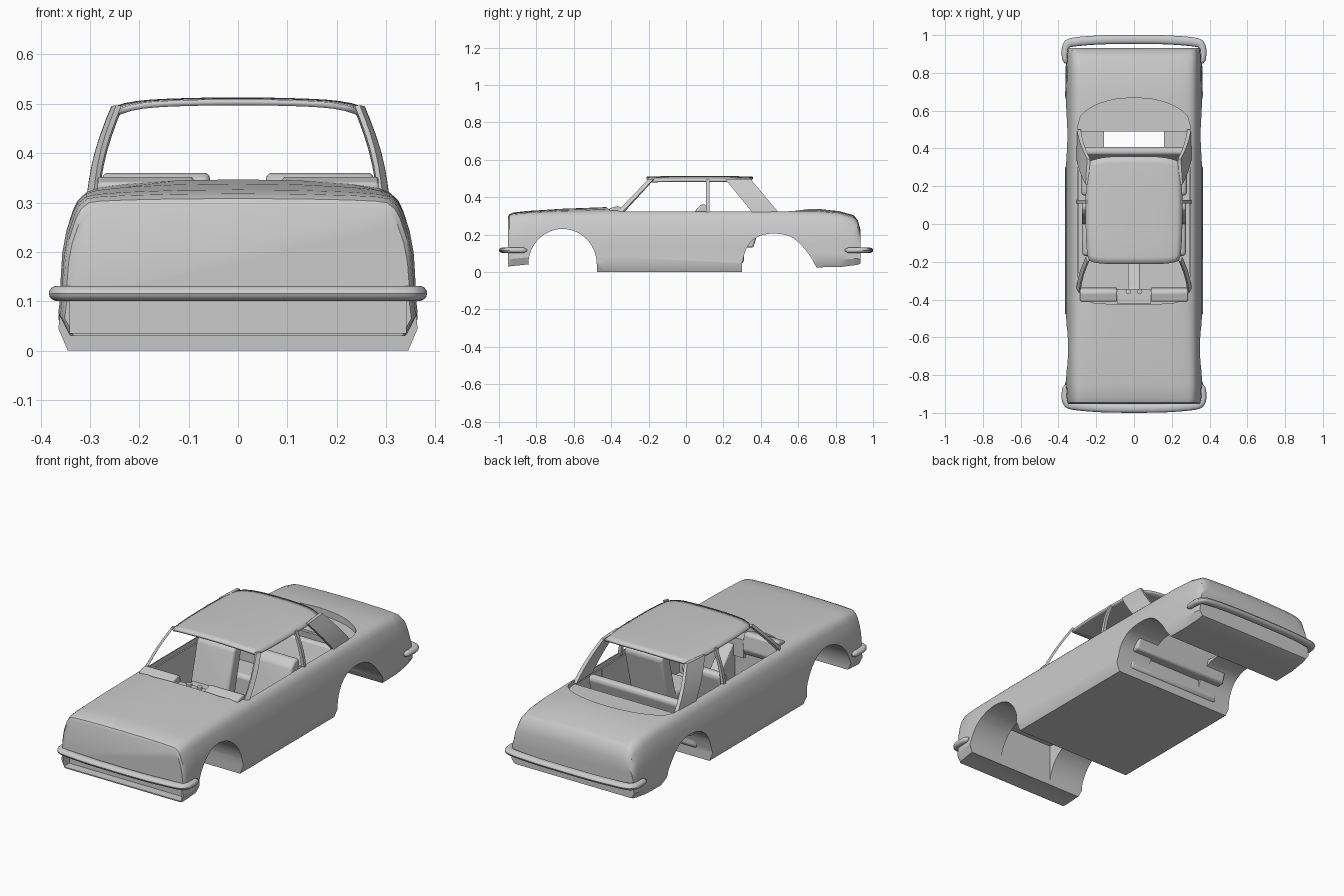
import bpy, bmesh, math
from mathutils import Vector

if "Cube" in bpy.data.objects:
    bpy.data.objects.remove(bpy.data.objects["Cube"])


def make(name, verts, faces):
    bm = bmesh.new()
    vs = [bm.verts.new(v) for v in verts]
    for f in faces:
        bm.faces.new([vs[i] for i in f])
    bmesh.ops.recalc_face_normals(bm, faces=bm.faces)
    me = bpy.data.meshes.new(name)
    bm.to_mesh(me)
    bm.free()
    ob = bpy.data.objects.new(name, me)
    bpy.context.collection.objects.link(ob)
    return ob


def skin(name, rings):
    """Closed solid through rings of equal length."""
    n = len(rings[0])
    verts = [p for r in rings for p in r]
    faces = [(k * n + i, k * n + (i + 1) % n, (k + 1) * n + (i + 1) % n, (k + 1) * n + i)
             for k in range(len(rings) - 1) for i in range(n)]
    faces += [tuple(range(n)), tuple(range(len(verts) - n, len(verts)))]
    return make(name, verts, faces)


def prism(name, pts, lo, hi, axis):
    if axis == 'x':
        return skin(name, [[(h, a, b) for a, b in pts] for h in (lo, hi)])
    return skin(name, [[(a, b, h) for a, b in pts] for h in (lo, hi)])


def box(name, x0, x1, y0, y1, z0, z1):
    return prism(name, [(x0, y0), (x1, y0), (x1, y1), (x0, y1)], z0, z1, 'z')


def bevel(ob, width, seg=3):
    m = ob.modifiers.new("round", 'BEVEL')
    m.width, m.segments, m.limit_method = width, seg, 'ANGLE'
    return ob


def cut(ob, cutter):
    cutter.hide_render = True
    m = ob.modifiers.new("cut", 'BOOLEAN')
    m.operation, m.solver, m.object = 'DIFFERENCE', 'EXACT', cutter
    bpy.context.view_layer.objects.active = ob
    bpy.ops.object.modifier_apply(modifier=m.name)
    bpy.data.objects.remove(cutter)


def smooth_path(pts, steps=6):
    """Catmull-Rom through 2D points."""
    p = [Vector(q) for q in pts]
    p = [2 * p[0] - p[1]] + p + [2 * p[-1] - p[-2]]
    out = []
    for i in range(1, len(p) - 2):
        a, b, c, d = p[i - 1:i + 3]
        for s in range(steps):
            t = s / steps
            out.append(0.5 * (2 * b + (c - a) * t + (2 * a - 5 * b + 4 * c - d) * t * t
                              + (3 * b - a - 3 * c + d) * t ** 3))
    return out + [p[-2]]


# Body: lofted sections (y, width factor, bottom, belt, crown)
stations = [(-.952, .965, .03, .285, .293), (-.945, .98, .03, .300, .308),
            (-.925, .99, .032, .308, .318), (-.85, 1, .04, .312, .326),
            (-.66, 1, 0, .318, .338), (-.42, 1, 0, .32, .347), (.3, 1, 0, .32, .345),
            (.5, 1, 0, .32, .338), (.70, 1, .025, .318, .338), (.82, .995, .026, .31, .325),
            (.895, .985, .035, .292, .304), (.918, .98, .039, .268, .278),
            (.933, .975, .045, .215, .225)]
side = [(.345, 0), (.364, .14), (.36, .26), (.359, .42), (.356, .58), (.348, .74),
        (.335, .88), (.325, .95), (.308, 1)]
rings = []
for y, w, zb, belt, crown in stations:
    half = [(x * w, zb + t * (belt - zb)) for x, t in side]
    half += [(x * w, belt + f * (crown - belt)) for x, f in ((.285, .35), (.23, .65), (.12, .93))]
    rings.append([(x, y, z) for x, z in half] + [(0, y, crown)]
                 + [(-x, y, z) for x, z in reversed(half)])
body = skin("body_shell", rings)

# Wheel tunnels
front_arch = [(-.66 - .183 * math.cos(a), .04 + .19 * math.sin(a))
              for a in [math.pi * i / 24 for i in range(25)]]
cut(body, prism("front_arch_cut", [(-.843, -.1)] + front_arch + [(-.47, -.1)], -.5, .5, 'x'))
rear_arch = smooth_path([(.30, .05), (.325, .13), (.37, .18), (.43, .202), (.50, .204),
                         (.56, .188), (.61, .15), (.66, .09), (.70, .02)], 4)
cut(body, prism("rear_arch_cut", [(.30, -.1)] + [tuple(p) for p in rear_arch] + [(.72, -.1)],
                -.5, .5, 'x'))
# Engine bay, boot cavity, cabin and rear footwell
for spec in ((-.16, .16, -.842, -.48, -.1, .26), (-.16, .16, .302, .68, -.1, .29),
             (-.29, .29, -.36, .29, .04, .31), (-.292, .292, .28, .49, .215, .312),
             (-.34, .34, -1.1, -.905, .036, .102)):
    cut(body, box("cavity_cut", *spec))
# Opening above the belt line, curved at both screens
half = smooth_path([(0, -.425), (.13, -.423), (.23, -.412), (.297, -.355)]) \
    + smooth_path([(.297, .52), (.275, .58), (.20, .63), (.10, .66), (0, .668)])
plan = [tuple(p) for p in half] + [(-p[0], p[1]) for p in reversed(half[1:-1])]
cut(body, prism("cabin_opening_cut", plan, .302, .7, 'z'))

# Roof panel: curved grid with rounded outline
NX, NY = 20, 16
verts, faces = [], []
for j in range(NY + 1):
    v = j / NY
    for i in range(NX + 1):
        u = 2 * i / NX - 1
        y0, y1 = -.212 + .02 * u ** 6, .358 - .03 * u ** 4
        y = y0 + (y1 - y0) * v
        hw = .256 - .012 * abs(2 * v - 1) ** 3
        z = .513 - .008 * u * u - .012 * u ** 8 - .004 * abs(2 * v - 1) ** 4
        verts.append((u * hw, y, z))
for j in range(NY):
    for i in range(NX):
        a = j * (NX + 1) + i
        faces.append((a, a + 1, a + NX + 2, a + NX + 1))
roof = make("roof", verts, faces)
if roof.data.polygons[0].normal.z < 0:
    roof.data.flip_normals()
m = roof.modifiers.new("thickness", 'SOLIDIFY')
m.thickness, m.offset = .012, -1

# Pillars, mirrored
pillars = {
    "windscreen_pillar": ([(.306, -.345, .315), (.293, -.375, .315), (.284, -.365, .315), (.295, -.335, .315)],
                          [(.256, -.175, .495), (.247, -.20, .497), (.236, -.195, .497), (.244, -.17, .495)]),
    "door_pillar": ([(.307, .108, .31), (.307, .126, .31), (.29, .126, .31), (.29, .108, .31)],
                    [(.256, .108, .495), (.256, .126, .495), (.242, .126, .495), (.242, .108, .495)]),
    "rear_pillar": ([(.307, .36, .312), (.302, .50, .312), (.282, .50, .312), (.288, .36, .312)],
                    [(.257, .21, .495), (.248, .345, .497), (.232, .345, .497), (.24, .21, .495)]),
}
for name, (lo, hi) in pillars.items():
    for tag, s in (("right", 1), ("left", -1)):
        rs = []
        for k in range(7):
            t = k / 6
            bow = .008 * math.sin(math.pi * t)
            rs.append([(s * (a[0] + (b[0] - a[0]) * t + bow), a[1] + (b[1] - a[1]) * t,
                        a[2] + (b[2] - a[2]) * t) for a, b in zip(lo, hi)])
        skin(f"{name}_{tag}", rs)


# Bumpers: oval section swept round the ends
def bumper(name, pts):
    path = smooth_path(pts, 6)
    path = path + [Vector((-p.x, p.y)) for p in reversed(path[:-1])]
    rs = []
    for i, p in enumerate(path):
        t = (path[min(i + 1, len(path) - 1)] - path[max(i - 1, 0)]).normalized()
        n = Vector((-t.y, t.x))
        e = min(i, len(path) - 1 - i)
        k = min(1, .35 + .3 * e)
        wid = .014 + .010 * min(1, e / 18)
        ring = []
        for a in range(14):
            c, s = math.cos(2 * math.pi * a / 14), math.sin(2 * math.pi * a / 14)
            q = p + n * wid * k * c
            ring.append((q.x, q.y, .116 + .0155 * k * s))
        rs.append(ring)
    skin(name, rs)


bumper("front_bumper", [(.362, -.85), (.366, -.90), (.357, -.943), (.32, -.96), (.17, -.973), (0, -.976)])
bumper("rear_bumper", [(.362, .85), (.366, .90), (.357, .945), (.32, .963), (.17, .975), (0, .977)])

# Front seats
for tag, s in (("right", 1), ("left", -1)):
    xs = sorted((s * .057, s * .275))
    back = prism(f"front_seat_back_{tag}", [(-.01, .10), (.06, .10), (.12, .34), (.11, .36), (.08, .36), (.05, .33)],
                 *xs, 'x')
    bevel(back, .012)
    bevel(box(f"front_seat_cushion_{tag}", *xs, -.17, .05, .045, .14), .02)
# Rear seat
bevel(prism("rear_seat_back", [(.30, .13), (.36, .13), (.41, .30), (.40, .318), (.37, .318)], -.28, .28, 'x'), .012)
bevel(box("rear_seat_cushion", -.28, .28, .15, .31, .045, .16), .02)

# Dashboard, console and gauges
for tag, s in (("right", 1), ("left", -1)):
    xs = sorted((s * .09, s * .285))
    bevel(prism(f"dashboard_{tag}", [(-.41, .29), (-.35, .24), (-.335, .27), (-.345, .345), (-.365, .353), (-.41, .34)],
                *xs, 'x'), .006, 2)
    c = [(s * .03 + .014 * math.cos(k * math.pi / 8), -.358 + .014 * math.sin(k * math.pi / 8)) for k in range(16)]
    prism(f"gauge_{tag}", c, .30, .325, 'z')
box("dashboard_centre", -.09, .09, -.42, -.345, .22, .315)
bevel(prism("centre_console", [(-.36, .04), (.02, .04), (.02, .12), (-.20, .13), (-.34, .28), (-.36, .28)],
            -.033, .033, 'x'), .006, 2)

# Smooth shading with crisp edges
for ob in bpy.context.scene.objects:
    ob.select_set(True)
bpy.context.view_layer.objects.active = body
bpy.ops.object.shade_smooth_by_angle(angle=math.radians(32))
